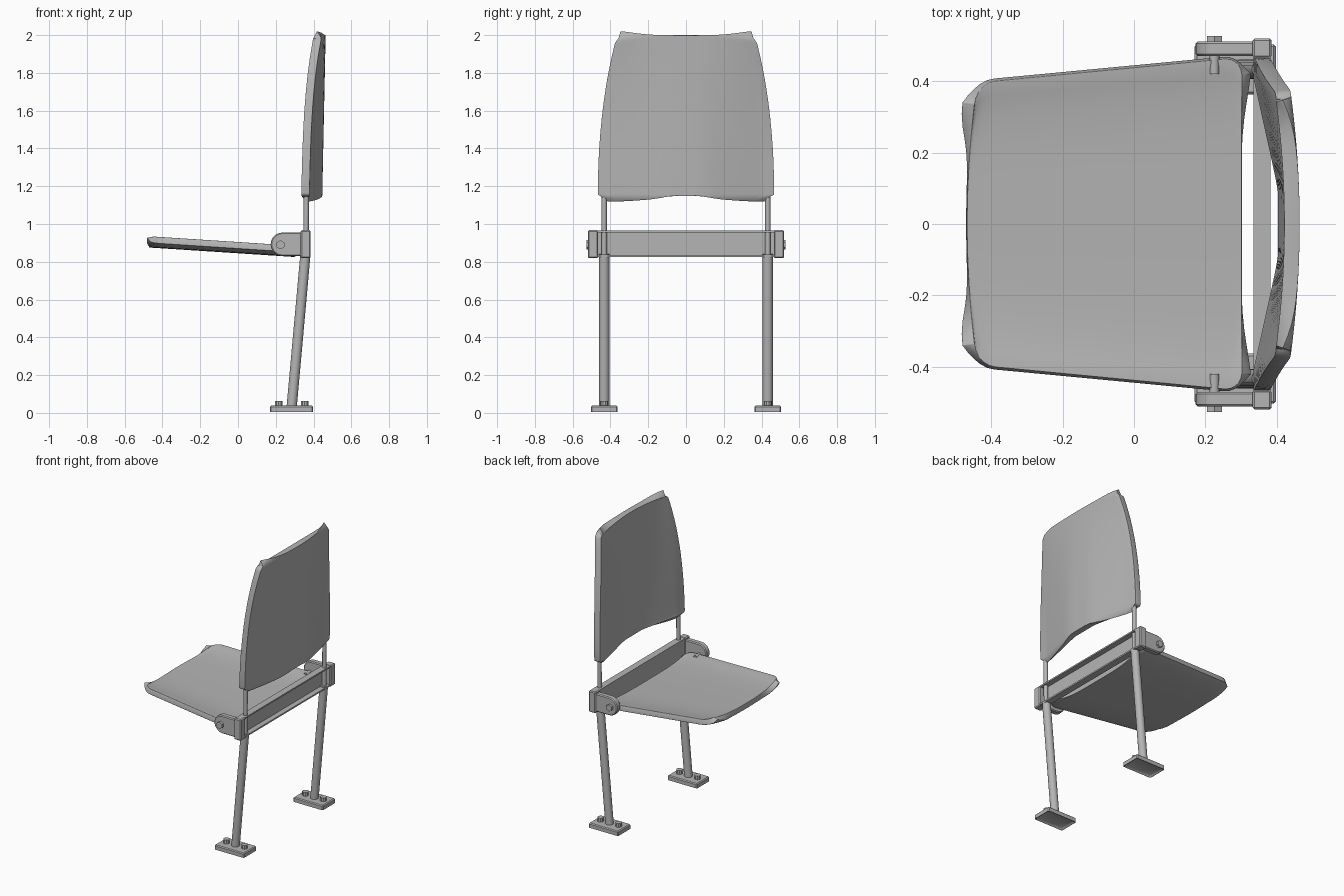
import bpy, bmesh, math
from mathutils import Vector

if "Cube" in bpy.data.objects:
    bpy.data.objects.remove(bpy.data.objects["Cube"])

grey = bpy.data.materials.new("plain_grey")
grey.use_nodes = True
grey.diffuse_color = (0.46, 0.46, 0.46, 1)
grey.node_tree.nodes["Principled BSDF"].inputs["Base Color"].default_value = grey.diffuse_color


def finish(name, bm, bevel=0.0, segments=2, thickness=0.0):
    """Turn a bmesh into a named object, with optional thickness and soft edges."""
    mesh = bpy.data.meshes.new(name)
    bm.to_mesh(mesh)
    bm.free()
    mesh.materials.append(grey)
    obj = bpy.data.objects.new(name, mesh)
    bpy.context.collection.objects.link(obj)
    if thickness:
        mod = obj.modifiers.new("thickness", 'SOLIDIFY')
        mod.thickness = thickness
        mod.offset = -1
    if bevel:
        mod = obj.modifiers.new("soft_edges", 'BEVEL')
        mod.width = bevel
        mod.segments = segments
        mod.limit_method = 'ANGLE'
        mod.angle_limit = math.radians(50)
    bpy.ops.object.select_all(action='DESELECT')
    obj.select_set(True)
    bpy.context.view_layer.objects.active = obj
    bpy.ops.object.convert(target='MESH')
    bpy.ops.object.shade_smooth_by_angle(angle=math.radians(35))
    return obj


def prism(name, points, place, depth, bevel=0.0):
    """Extrude a flat profile, placed by a function, along a vector."""
    bm = bmesh.new()
    face = bm.faces.new([bm.verts.new(place(*p)) for p in points])
    new = bmesh.ops.extrude_face_region(bm, geom=[face])["geom"]
    bmesh.ops.translate(bm, vec=depth, verts=[g for g in new if isinstance(g, bmesh.types.BMVert)])
    bmesh.ops.recalc_face_normals(bm, faces=bm.faces)
    return finish(name, bm, bevel, 1)


def box(name, low, high, bevel=0.0, hollow=0.0):
    """Box between two corners, optionally hollowed from underneath."""
    low, high = Vector(low), Vector(high)
    bm = bmesh.new()
    bmesh.ops.create_cube(bm, size=1)
    for v in bm.verts:
        v.co = (low + high) / 2 + v.co * (high - low)
    if hollow:
        bm.normal_update()
        under = min(bm.faces, key=lambda f: f.calc_center_median().z)
        bmesh.ops.inset_region(bm, faces=[under], thickness=hollow)
        bmesh.ops.translate(bm, vec=(0, 0, hollow), verts=under.verts)
    return finish(name, bm, bevel, 1)


def rod(name, start, end, radius, sides):
    start, end = Vector(start), Vector(end)
    bm = bmesh.new()
    bmesh.ops.create_cone(bm, cap_ends=True, segments=sides, radius1=radius,
                          radius2=radius, depth=(end - start).length)
    turn = Vector((0, 0, 1)).rotation_difference(end - start).to_matrix()
    for v in bm.verts:
        v.co = (start + end) / 2 + turn @ v.co
    return finish(name, bm)


def rounded(width, d_start, d_end, r_start, r_end):
    """Half width, narrowed near both ends to round the corners."""
    for d, r in ((d_start, r_start), (d_end, r_end)):
        if d < r:
            width -= r - math.sqrt(max(r * r - (r - d) ** 2, 0))
    return width


def panel(name, surface, length, r_start, r_end, thickness, bevel, columns=20):
    """Curved sheet; rows bunch up in the rounded corners."""
    arc = [1 - math.cos(i * math.pi / 10) for i in range(6)]
    inner = length - r_start - r_end
    rows = [r_start * a for a in arc]
    rows += [r_start + inner * i / 10 for i in range(1, 10)]
    rows += [length - r_end * a for a in reversed(arc)]
    bm = bmesh.new()
    grid = [[bm.verts.new(surface(d, 2 * c / columns - 1)) for c in range(columns + 1)]
            for d in rows]
    for a, b in zip(grid, grid[1:]):
        for c in range(columns):
            bm.faces.new((a[c], b[c], b[c + 1], a[c + 1]))
    finish(name, bm, bevel, 3, thickness)


# Seat: tapered, dished, with a gently bowed front edge
SEAT = 0.77


def seat_surface(d, u):
    t = d / SEAT
    half = rounded(0.395 + 0.072 * t, d, SEAT - d, 0.06, 0.05)
    x = -0.468 + d + 0.022 * u * u * (1 - t)
    return x, half * u, 0.905 - 0.065 * x - 0.024 * (1 - u ** 4)


panel("seat", seat_surface, SEAT, 0.06, 0.05, 0.036, 0.014)

# Backrest: narrows upwards, wraps forward at its sides, arched top
BACK = 0.85


def back_surface(d, u):
    t = d / BACK
    half = rounded(0.466 - 0.1 * t ** 1.9, d, BACK - d, 0.015, 0.025)
    flat = min(1, max(0, (abs(u) - 0.22) / 0.68))
    wrap = (1 - t) * flat + t * u * u
    x = 0.403 + 0.018 * t - (0.068 - 0.045 * t ** 3) * wrap
    return x, half * u, 1.15 + d - 0.018 * t ** 4 * u * u


panel("backrest", back_surface, BACK, 0.015, 0.025, 0.043, 0.01)

# Cross beam: channel open towards the rear
channel = [(0.335, 0.825), (0.382, 0.825), (0.382, 0.835), (0.345, 0.835),
           (0.345, 0.955), (0.382, 0.955), (0.382, 0.965), (0.335, 0.965)]
prism("cross_beam", channel, lambda x, z: (x, -0.47, z), (0, 0.94, 0))

# Rounded hinge arm outline
arm = [(0.34, 0.83), (0.34, 0.955)]
arm += [(0.235 - 0.0625 * math.sin(a), 0.8925 + 0.0625 * math.cos(a))
        for a in (i * math.pi / 10 for i in range(11))]

for side, s in (("right", -1), ("left", 1)):
    y = 0.433 * s
    # Beam end, hinge arm and hinge bolt
    ends = sorted((0.465 * s, 0.52 * s))
    box(side + "_beam_end", (0.332, ends[0], 0.82), (0.385, ends[1], 0.967), 0.006)
    prism(side + "_hinge_arm", arm, lambda x, z: (x, 0.47 * s, z), (0, 0.041 * s, 0), 0.006)
    rod(side + "_hinge_bolt", (0.225, 0.505 * s, 0.89), (0.225, 0.526 * s, 0.89), 0.024, 6)
    rod(side + "_hinge_pin", (0.225, 0.42 * s, 0.88), (0.225, 0.5 * s, 0.88), 0.014, 12)
    # Backrest post
    rod(side + "_back_post", (0.36, y, 0.83), (0.362, y, 1.22), 0.014, 12)
    # Sloping leg, foot plate and floor bolts
    rod(side + "_leg", (0.284, y, 0.03), (0.357, y, 0.84), 0.027, 16)
    box(side + "_foot_plate", (0.17, y - 0.07, 0), (0.397, y + 0.07, 0.038), 0.006, 0.015)
    for place, x in (("front", 0.215), ("rear", 0.353)):
        rod(f"{side}_{place}_floor_bolt", (x, y, 0.03), (x, y, 0.064), 0.021, 10)
